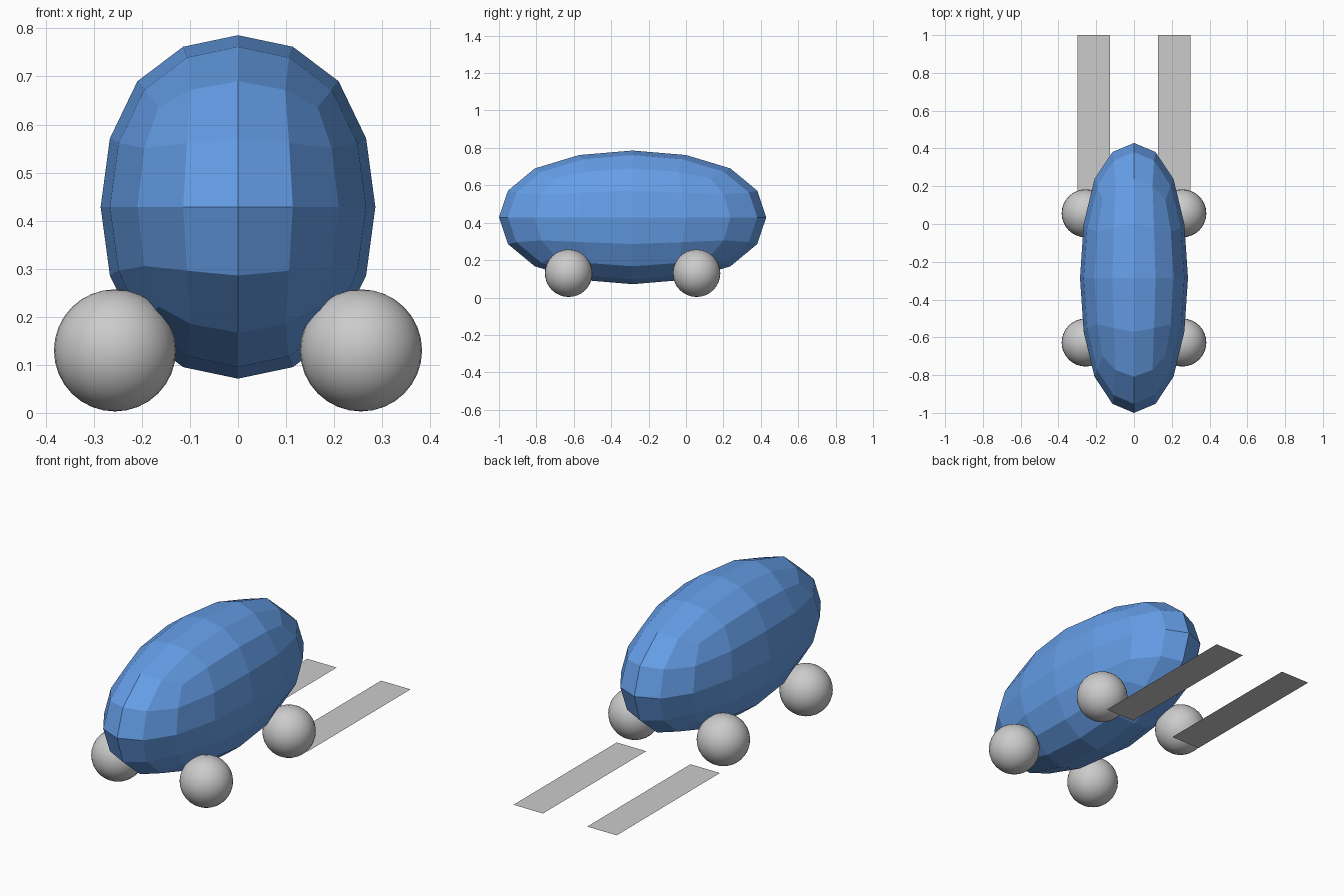
import bpy

default_cube = bpy.data.objects.get("Cube")
if default_cube:
    bpy.data.objects.remove(default_cube, do_unlink=True)


def make_material(name, colour):
    mat = bpy.data.materials.new(name)
    mat.use_nodes = True
    mat.diffuse_color = (*colour, 1)
    mat.node_tree.nodes["Principled BSDF"].inputs["Base Color"].default_value = (*colour, 1)
    return mat


blue = make_material("body_blue", (0.13, 0.34, 0.8))
grey = make_material("light_grey", (0.6, 0.6, 0.6))


def finish(name, mat):
    obj = bpy.context.object
    obj.name = name
    obj.data.materials.append(mat)
    return obj


MID_Y = -0.2855

# Faceted egg-shaped body: a stretched box rounded by two subdivisions
SHRINK = 0.8785  # how far subdivision pulls the box faces inwards
bpy.ops.mesh.primitive_cube_add(size=2, location=(0, MID_Y, 0.4285))
body = finish("body", blue)
body.scale = [r / SHRINK for r in (0.2858, 0.7145, 0.3573)]
rounding = body.modifiers.new("rounding", "SUBSURF")
rounding.levels = rounding.render_levels = 2
rounding.use_limit_surface = False

for side, sx in (("left", 1), ("right", -1)):
    # Ball wheels
    for end, sy in (("front", -1), ("back", 1)):
        bpy.ops.mesh.primitive_uv_sphere_add(
            segments=32, ring_count=16, radius=0.127,
            location=(sx * 0.256, MID_Y + sy * 0.342, 0.13))
        finish(f"{end}_{side}_wheel", grey)
        bpy.ops.object.shade_smooth()

    # Flat tracks left on the ground behind the wheels
    bpy.ops.mesh.primitive_plane_add(size=1, location=(sx * 0.2135, 0.573, 0))
    track = finish(f"{side}_track", grey)
    track.scale = (0.171, 0.854, 1)
